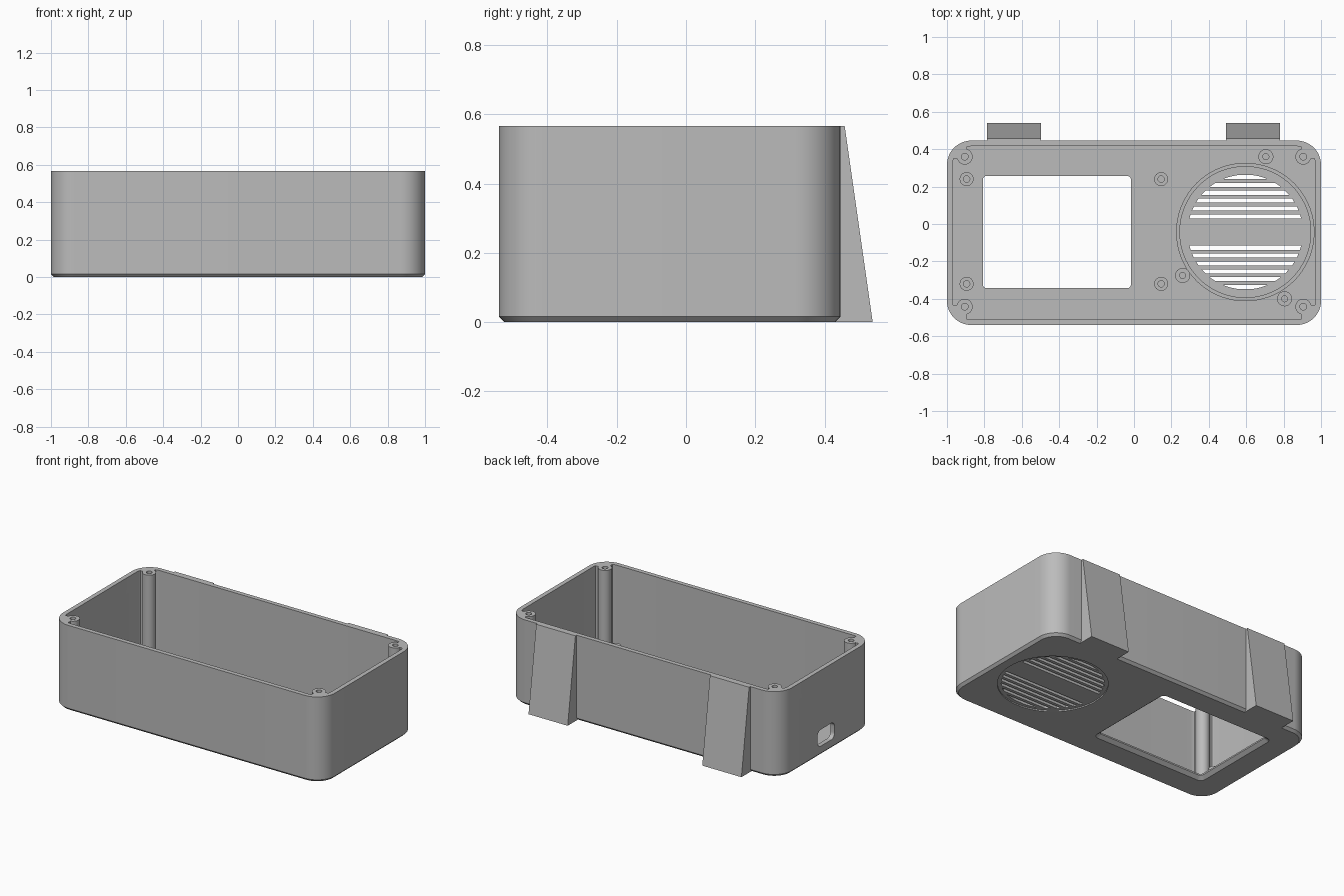
import bpy, bmesh
from math import sin, cos, pi, sqrt, radians
from mathutils import Matrix

if "Cube" in bpy.data.objects:
    bpy.data.objects.remove(bpy.data.objects["Cube"])

HEIGHT, FLOOR, WALL = 0.567, 0.03, 0.03
HALF_X, HALF_Y, MID_Y = 1.0, 0.493, -0.047
SPEAKER = (0.595, -0.043)

grey = bpy.data.materials.new("grey_plastic")
grey.use_nodes = True
colour = (0.5, 0.5, 0.5, 1)
grey.diffuse_color = colour
grey.node_tree.nodes["Principled BSDF"].inputs["Base Color"].default_value = colour


def rounded(cx, cy, hx, hy, r, steps=12):
    """Outline of a rounded rectangle."""
    pts = []
    for q, (sx, sy) in enumerate([(1, 1), (-1, 1), (-1, -1), (1, -1)]):
        for i in range(steps + 1):
            a = (q + i / steps) * pi / 2
            pts.append((cx + sx * (hx - r) + r * cos(a), cy + sy * (hy - r) + r * sin(a)))
    return pts


def circle(cx, cy, r, n=48):
    return [(cx + r * cos(2 * pi * i / n), cy + r * sin(2 * pi * i / n)) for i in range(n)]


def loft(name, rings, closed=False, matrix=None):
    """Skin a stack of (outline, z) rings, capped or closed into a loop."""
    bm = bmesh.new()
    loops = [[bm.verts.new((x, y, z)) for x, y in pts] for pts, z in rings]
    pairs = list(zip(loops, loops[1:])) + ([(loops[-1], loops[0])] if closed else [])
    for a, b in pairs:
        for i in range(len(a)):
            j = (i + 1) % len(a)
            bm.faces.new((a[i], a[j], b[j], b[i]))
    if not closed:
        bm.faces.new(loops[0][::-1])
        bm.faces.new(loops[-1])
    if matrix:
        bm.transform(matrix)
    bmesh.ops.recalc_face_normals(bm, faces=bm.faces)
    mesh = bpy.data.meshes.new(name)
    bm.to_mesh(mesh)
    bm.free()
    mesh.materials.append(grey)
    ob = bpy.data.objects.new(name, mesh)
    bpy.context.collection.objects.link(ob)
    return ob


def activate(ob):
    bpy.ops.object.select_all(action='DESELECT')
    ob.select_set(True)
    bpy.context.view_layer.objects.active = ob


def cut(target, cutter):
    """Subtract the cutter and discard it."""
    mod = target.modifiers.new("cut", 'BOOLEAN')
    mod.operation, mod.solver, mod.object = 'DIFFERENCE', 'EXACT', cutter
    activate(target)
    bpy.ops.object.modifier_apply(modifier=mod.name)
    bpy.data.objects.remove(cutter)


def tube(name, x, y, top, r, hole):
    """Standoff with a blind screw hole."""
    return loft(name, [(circle(x, y, r), 0.02), (circle(x, y, r), top),
                       (circle(x, y, hole), top), (circle(x, y, hole), FLOOR + 0.01)])


# Outer shell with chamfered bottom edge
C = 0.016
shell = loft("case_shell", [
    (rounded(0, MID_Y, HALF_X - C, HALF_Y - C, 0.13 - C), 0),
    (rounded(0, MID_Y, HALF_X, HALF_Y, 0.13), C),
    (rounded(0, MID_Y, HALF_X, HALF_Y, 0.13), HEIGHT)])

# Cavity, leaving the four corner screw posts and their webs standing
inner = rounded(0, MID_Y, HALF_X - WALL, HALF_Y - WALL, 0.10)
cavity = loft("cavity", [(inner, FLOOR), (inner, 0.8)])
posts = [(sx * 0.905, y, sx, sy) for sx in (-1, 1) for y, sy in ((0.36, 1), (-0.442, -1))]
for x, y, sx, sy in posts:
    column = circle(x, y, 0.042)
    cut(cavity, loft("post", [(column, -0.1), (column, 0.9)]))
    web = rounded(x + sx * 0.09, y + sy * 0.09, 0.1, 0.1, 0.01, 3)
    cut(cavity, loft("web", [(web, -0.2), (web, 1.0)]))
cut(shell, cavity)
for x, y, sx, sy in posts:
    hole = circle(x, y, 0.018, 32)
    cut(shell, loft("hole", [(hole, HEIGHT - 0.2), (hole, 0.8)]))

# Display window, bevelled on the outside
WX, WY, WW, WH = -0.412, -0.043, 0.396, 0.3
window = rounded(WX, WY, WW, WH, 0.02, 5)
flare = rounded(WX, WY, WW + 0.035, WH + 0.035, 0.04, 5)
cut(shell, loft("window", [(flare, -0.01), (window, 0.02), (window, 0.1)]))

# Speaker grille: shallow round recess and horizontal slots
disc = circle(*SPEAKER, 0.33, 72)
cut(shell, loft("recess", [(disc, -0.05), (disc, 0.008)]))
R = 0.307
for side in (-1, 1):
    for k in range(6):
        low = 0.073 + k * 0.042
        levels = [low + 0.022 * i / 4 for i in range(5)]
        edge = [(sqrt(R * R - t * t), side * t) for t in levels]
        outline = edge + [(-x, y) for x, y in reversed(edge)]
        outline = [(SPEAKER[0] + x, SPEAKER[1] + y) for x, y in outline]
        cut(shell, loft("slot", [(outline, -0.1), (outline, 0.1)]))

# Cable port through the side wall
port = rounded(0, 0, 0.055, 0.09, 0.035, 8)
place = Matrix.Translation((-1, -0.043, 0.118)) @ Matrix.Rotation(radians(90), 4, 'Y')
cut(shell, loft("port", [(port, -0.1), (port, 0.1)], matrix=place))

parts = [shell]

# Raised ring that seats the speaker
parts.append(loft("speaker_ring", [
    (circle(*SPEAKER, 0.37, 72), 0.02), (circle(*SPEAKER, 0.37, 72), 0.07),
    (circle(*SPEAKER, 0.35, 72), 0.07), (circle(*SPEAKER, 0.35, 72), 0.02)], closed=True))

# Standoffs for the display and the speaker
for x in (-0.895, 0.145):
    for y in (0.24, -0.32):
        parts.append(tube("display_standoff", x, y, 0.09, 0.037, 0.017))
for x, y in ((0.705, 0.36), (0.26, -0.275), (0.805, -0.4)):
    parts.append(tube("speaker_standoff", x, y, 0.09, 0.04, 0.016))

# Tapered wedge feet on the back
profile = [(0.43, 0), (0.539, 0), (0.458, HEIGHT), (0.43, HEIGHT)]
stand = Matrix(((0, 0, 1, 0), (1, 0, 0, 0), (0, 1, 0, 0), (0, 0, 0, 1)))
for name, x0, x1 in (("right_wedge", -0.785, -0.497), ("left_wedge", 0.493, 0.781)):
    parts.append(loft(name, [(profile, x0), (profile, x1)], matrix=stand))

for ob in parts:
    activate(ob)
    bpy.ops.object.shade_smooth_by_angle(angle=radians(30))
